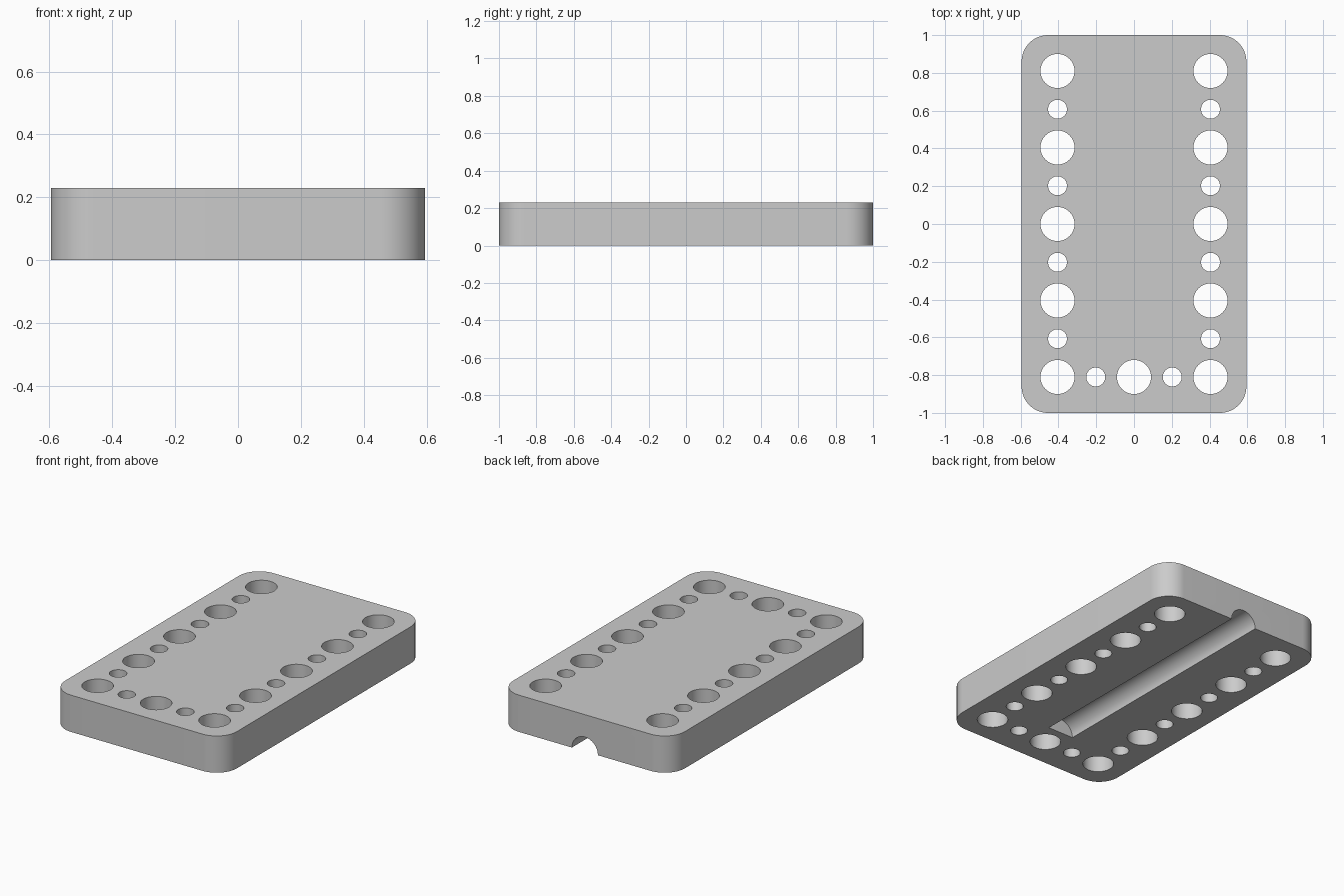
import bpy, bmesh
from math import radians, pi
from mathutils import Matrix

cube = bpy.data.objects.get("Cube")
if cube:
    bpy.data.objects.remove(cube, do_unlink=True)

WIDTH, LENGTH, HEIGHT = 1.19, 2.0, 0.23
CORNER = 0.14
PITCH = 0.405
BIG, SMALL, GROOVE = 0.09, 0.05, 0.09
GROOVE_END = -0.67

grey = bpy.data.materials.new("plain_grey")
grey.use_nodes = True
colour = (0.6, 0.6, 0.6, 1)
grey.diffuse_color = colour
grey.node_tree.nodes["Principled BSDF"].inputs["Base Color"].default_value = colour


def make_object(name, bm):
    mesh = bpy.data.meshes.new(name)
    bm.to_mesh(mesh)
    bm.free()
    mesh.materials.append(grey)
    obj = bpy.data.objects.new(name, mesh)
    bpy.context.collection.objects.link(obj)
    return obj


def add_rod(bm, radius, depth, matrix):
    bmesh.ops.create_cone(bm, cap_ends=True, segments=64, radius1=radius,
                          radius2=radius, depth=depth, matrix=matrix)


# Block with rounded upright corners
bm = bmesh.new()
bmesh.ops.create_cube(bm, size=1, matrix=Matrix.Translation((0, 0, HEIGHT / 2))
                      @ Matrix.Diagonal((WIDTH, LENGTH, HEIGHT, 1)))
uprights = [e for e in bm.edges
            if abs(e.verts[0].co.z - e.verts[1].co.z) > HEIGHT / 2]
bmesh.ops.bevel(bm, geom=uprights, offset=CORNER, segments=16, profile=0.5,
                affect='EDGES')
block = make_object("drilled_block", bm)

# Alternating large and small through holes: two side rows and a front row
bm = bmesh.new()
spots = [(side * PITCH, i * PITCH / 2, i) for side in (-1, 1) for i in range(-4, 5)]
spots += [(i * PITCH / 2, -2 * PITCH, i) for i in (-1, 0, 1)]
for x, y, i in spots:
    add_rod(bm, SMALL if i % 2 else BIG, HEIGHT * 2,
            Matrix.Translation((x, y, HEIGHT / 2)))

# Half-round groove under the block, open at the back
groove_length = 1.1 - GROOVE_END
add_rod(bm, GROOVE, groove_length,
        Matrix.Translation((0, GROOVE_END + groove_length / 2, 0))
        @ Matrix.Rotation(pi / 2, 4, 'X'))
cutter = make_object("hole_cutter", bm)
cutter.hide_render = True

# Cut the holes, then discard the cutter
cut = block.modifiers.new("holes", 'BOOLEAN')
cut.operation = 'DIFFERENCE'
cut.solver = 'EXACT'
cut.object = cutter
bpy.ops.object.select_all(action='DESELECT')
bpy.context.view_layer.objects.active = block
block.select_set(True)
bpy.ops.object.modifier_apply(modifier=cut.name)
bpy.data.objects.remove(cutter, do_unlink=True)

bpy.ops.object.shade_smooth_by_angle(angle=radians(30))
